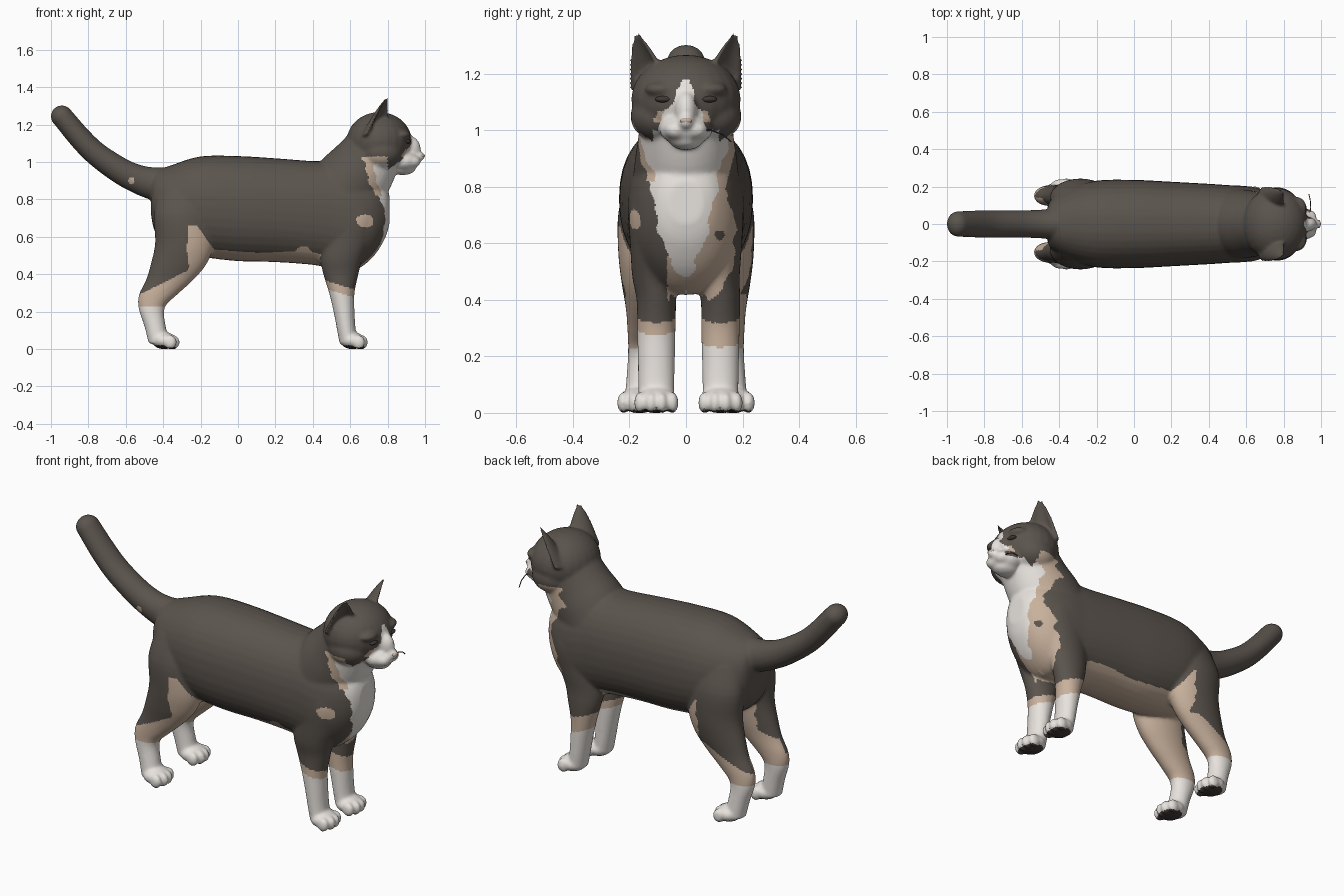
import bpy, bmesh, math
from mathutils import Matrix, Vector

if "Cube" in bpy.data.objects:
    bpy.data.objects.remove(bpy.data.objects["Cube"])

# Materials: one per flat colour
def material(name, rgb):
    m = bpy.data.materials.new(name)
    m.diffuse_color = (*rgb, 1)
    m.use_nodes = True
    m.node_tree.nodes["Principled BSDF"].inputs["Base Color"].default_value = m.diffuse_color
    return m

DARK, WHITE, TAN, PAD = range(4)
mats = [material("dark grey fur", (0.105, 0.089, 0.075)),
        material("white fur", (0.80, 0.76, 0.72)),
        material("tan fur", (0.58, 0.44, 0.335)),
        material("dark skin", (0.05, 0.04, 0.036))]

bm = bmesh.new()
N = 36

def ball(x, y, z, rx, ry, rz, target=None):
    mat = Matrix.Translation((x, y, z)) @ Matrix.Diagonal((rx, ry, rz, 1))
    bmesh.ops.create_uvsphere(target or bm, u_segments=24, v_segments=16, radius=1, matrix=mat)

def skin(rings):
    """Bridge closed rings of points and cap both ends."""
    rows = [[bm.verts.new(p) for p in r] for r in rings]
    n = len(rows[0])
    for a, b in zip(rows, rows[1:]):
        for i in range(n):
            bm.faces.new((a[i], a[(i + 1) % n], b[(i + 1) % n], b[i]))
    bm.faces.new(rows[0][::-1])
    bm.faces.new(rows[-1])

def smooth_path(rows, steps=4):
    """Catmull-Rom interpolation between section tuples."""
    out = []
    for i in range(len(rows) - 1):
        p0, p1, p2, p3 = rows[max(i - 1, 0)], rows[i], rows[i + 1], rows[min(i + 2, len(rows) - 1)]
        for k in range(steps):
            t = k / steps
            out.append([.5 * (2 * b + (c - a) * t + (2 * a - 5 * b + 4 * c - d) * t * t
                              + (3 * b - a - 3 * c + d) * t ** 3)
                        for a, b, c, d in zip(p0, p1, p2, p3)])
    return out + [rows[-1]]

def loft(sections, power=1.0):
    """Sections are (x, y, z, radius in tilted plane, radius in y, tilt in degrees)."""
    rings = []
    for x, y, z, a, b, tilt in smooth_path(sections):
        v = Vector((math.cos(math.radians(tilt)), 0, math.sin(math.radians(tilt))))
        ring = []
        for i in range(N):
            t = 2 * math.pi * i / N
            c, s = math.cos(t), math.sin(t)
            c, s = math.copysign(abs(c) ** power, c), math.copysign(abs(s) ** power, s)
            ring.append(Vector((x, y + b * s, z)) + v * a * c)
        rings.append(ring)
    skin(rings)

# Torso: (x, top, bottom, half width)
torso = [(-.465, .90, .72, .08), (-.44, .95, .62, .135), (-.35, .985, .54, .19),
         (-.2, 1.03, .495, .232), (0, 1.032, .47, .236), (.2, 1.02, .465, .226),
         (.4, 1.005, .45, .215), (.5, 1.005, .43, .208), (.62, .98, .42, .2),
         (.72, .94, .49, .165), (.785, .88, .59, .11), (.81, .82, .67, .06)]
loft([(x, 0, (t + b) / 2, (t - b) / 2, w, 90) for x, t, b, w in torso], 0.9)

# Neck
loft([(.54, 0, .80, .20, .19, 143), (.61, 0, .90, .195, .18, 143),
      (.675, 0, .98, .18, .168, 143), (.74, 0, 1.08, .155, .165, 143)])

# Tail
loft([(-.36, 0, .87, .10, .09, 85), (-.48, 0, .89, .084, .078, 80),
      (-.56, 0, .918, .075, .074, 72), (-.64, 0, .96, .07, .073, 62),
      (-.76, 0, 1.045, .064, .073, 50), (-.85, 0, 1.135, .061, .072, 42),
      (-.94, 0, 1.243, .058, .068, 38)])
ball(-.942, 0, 1.244, .059, .068, .059)

# Skull, muzzle, nose bridge and chin
ball(.755, 0, 1.11, .175, .194, .157)
ball(.885, 0, 1.005, .085, .095, .06)
ball(.915, 0, 1.07, .062, .042, .07)
ball(.96, 0, 1.03, .041, .03, .028)
ball(.88, 0, .965, .07, .06, .035)

for s in (-1, 1):
    ball(.765, s * .095, 1.05, .115, .102, .09)      # cheek
    ball(.925, s * .034, 1.002, .052, .045, .036)    # whisker pad
    ball(.875, s * .085, 1.145, .048, .06, .028)     # brow

    # Ear: tapered crescent opening forward and outward
    F, W = Vector((.80, s * .60, 0)), Vector((.60, -s * .80, 0))
    rings = []
    for k in range(11):
        t = k / 10
        c = Vector((.74, s * .125, 1.14)).lerp(Vector((.80, s * .178, 1.345)), t)
        r = max((1 - t) ** .62, .14)
        ang = [math.pi * (i / 10 - .5) for i in range(11)]
        outer = [c + W * math.sin(a) * .095 * r - F * math.cos(a) * .074 * r for a in ang]
        inner = [c + W * math.sin(a) * .068 * r - F * math.cos(a) * .034 * r for a in ang[::-1]]
        rings.append(outer + inner)
    skin(rings)

    # Front leg
    fy = .122 if s > 0 else -.105
    loft([(.60, s * .115, .80, .11, .075, 0), (.60, s * .12, .70, .135, .082, 0),
          (.575, s * .115, .58, .13, .082, 0), (.553, s * .113, .48, .112, .077, 0),
          (.55, fy, .40, .094, .07, 0), (.555, fy, .30, .068, .068, 0),
          (.567, fy, .20, .056, .066, 0), (.58, fy, .10, .05, .064, 0),
          (.595, fy, .03, .052, .062, 0)])
    # Hind leg
    loft([(-.28, s * .11, .86, .14, .08, 0), (-.29, s * .138, .72, .16, .10, 0),
          (-.285, s * .142, .57, .158, .098, 0), (-.315, s * .145, .46, .15, .083, 0),
          (-.365, s * .147, .37, .127, .066, 0), (-.428, s * .15, .29, .102, .057, 0),
          (-.462, s * .152, .22, .07, .053, 0), (-.443, s * .157, .12, .057, .054, 0),
          (-.42, s * .162, .03, .058, .058, 0)])
    # Paws with four toes
    for px, py in ((.612, fy), (-.395, s * .165)):
        ball(px, py, .045, .066, .076, .046)
        for k, dx in ((-1.5, .034), (-.5, .05), (.5, .05), (1.5, .034)):
            ball(px + dx, py + k * .038, .036, .034, .022, .038)

# Fuse everything into one smooth skin
bmesh.ops.recalc_face_normals(bm, faces=bm.faces)
mesh = bpy.data.meshes.new("cat_body")
bm.to_mesh(mesh)
bm.free()
body = bpy.data.objects.new("cat_body", mesh)
bpy.context.collection.objects.link(body)
rem = body.modifiers.new("fuse", 'REMESH')
rem.mode = 'VOXEL'
rem.voxel_size = 0.008
smo = body.modifiers.new("soften", 'SMOOTH')
smo.factor, smo.iterations = 0.5, 9
dg = bpy.context.evaluated_depsgraph_get()
fused = bpy.data.meshes.new_from_object(body.evaluated_get(dg))
body.modifiers.clear()
body.data = fused
fused.materials.clear()
for m in mats:
    fused.materials.append(m)
for v in fused.vertices:
    v.co.z = max(v.co.z, 0)

def spot(u, v, cu, cv, ru, rv):
    return ((u - cu) / ru) ** 2 + ((v - cv) / rv) ** 2 < 1

def bib_width(z, y):
    pts = [(.48, .01), (.54, .06), (.69, .108), (.79, .118), (.93, .165), (1.1, .18)]
    if y > 0:
        pts = [(.48, .01), (.61, .068), (.755, .098), (.93, .145), (1.1, .16)]
    for (z0, w0), (z1, w1) in zip(pts, pts[1:]):
        if z0 <= z < z1:
            return w0 + (w1 - w0) * (z - z0) / (z1 - z0)
    return 0

def coat(p, n):
    """Coat colour from position and direction."""
    x, y, z = p
    side = 1 if y > 0 else -1
    inward = n.y * side < -.25
    wob = .006 * math.sin(41 * z + 17 * x) + .004 * math.sin(90 * z)
    if z < .02 and n.z < -.7:
        return PAD
    # face blaze and muzzle
    if x > .80 and z > .935:
        if x > .85 and 1.0 < z < 1.18:
            hw = .014 + (1.175 - z) * (.52 if y < 0 else .32)
            if abs(y) < hw + wob and abs(y) < .1:
                return WHITE
            if abs(y) < hw + .028 and 1.03 < z < 1.07:
                return TAN
        return WHITE if z < 1.0 and abs(y) < .12 + wob else DARK
    # socks
    if x > .3 and z < .42:
        lo, hi = (.295, .338) if y < 0 else (.25, .338)
        slope = (.56 - x) * .3
        if z < lo + slope:
            return WHITE
        if z < hi + slope:
            return TAN
    if x < 0 and z < .23:
        return WHITE
    # bib
    if x > .62 and .40 < z < 1.03:
        edge = .675 + (.98 - z) * .36 + wob
        w = bib_width(z, y)
        front = x > edge + .04 if z > .82 else n.x > .1
        if z < .99 and front and abs(y) < w + wob:
            return WHITE
        if z > .82 and x > edge:
            return TAN
        if y > 0:
            if spot(y, z, .12, .63, .018, .018):
                return DARK
            if n.x > .05 and (spot(y, z, .06, .62, .115 + wob, .225) or y < w + .03):
                return TAN
        elif z < .56 and y > -.065:
            return TAN
        if y < 0 and spot(x, z, .68, .685, .045 + wob, .034):
            return TAN
    # thighs
    if x < -.08 and z < .67:
        back = -.27 + wob if z > .42 else -.27 - (.42 - z) * 2
        if y > 0 and z > .42:
            back += .04
        if z < .29 or (inward and z < .56 and x > back - .12):
            return TAN
        if x > back and z < .66 - max(0, x + .22) * 1.4:
            return TAN
    # belly
    if -.45 < x < .62 and z < .56 and n.z < -.5 and abs(y) < .145 + wob:
        return TAN
    if y < 0 and (spot(x, z, .35, .48, .055, .07) or spot(x, z, -.57, .9, .016, .02)):
        return TAN
    return DARK

for f in fused.polygons:
    f.material_index = coat(f.center, f.normal)
    f.use_smooth = True

# Small separate details
def detail(name, mat, *balls):
    b = bmesh.new()
    for args in balls:
        ball(*args, target=b)
    for f in b.faces:
        f.smooth = True
    me = bpy.data.meshes.new(name)
    b.to_mesh(me)
    b.free()
    me.materials.append(mat)
    bpy.context.collection.objects.link(bpy.data.objects.new(name, me))

for s, label in ((-1, "right"), (1, "left")):
    detail(label + "_eye", mats[PAD], (.906, s * .078, 1.11, .018, .032, .012))
detail("nose", mats[TAN], (.985, 0, 1.034, .014, .022, .011))

# Whisker
cu = bpy.data.curves.new("whisker", 'CURVE')
cu.dimensions, cu.bevel_depth = '3D', .0025
sp = cu.splines.new('POLY')
sp.points.add(3)
for q, p in zip(sp.points, [(.94, .05, 1.0), (.945, .09, 1.0), (.942, .13, .985), (.935, .16, .96)]):
    q.co = (*p, 1)
cu.materials.append(mats[PAD])
bpy.context.collection.objects.link(bpy.data.objects.new("whisker", cu))
